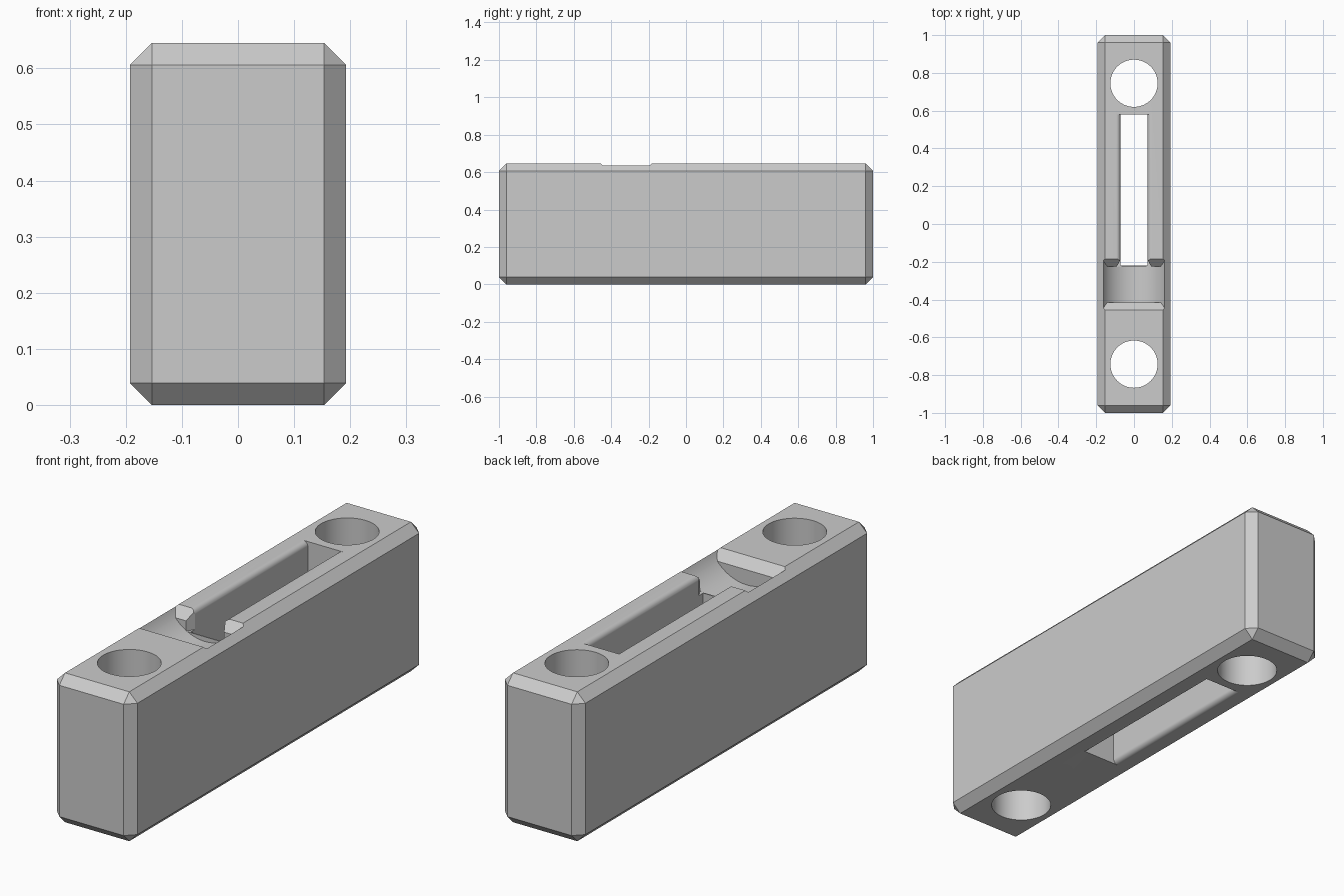
import bpy, bmesh, math
from mathutils import Vector

default = bpy.data.objects.get("Cube")
if default:
    bpy.data.objects.remove(default, do_unlink=True)

W, L, H, CH = 0.385, 2.0, 0.645, 0.039

grey = bpy.data.materials.new("plain grey")
grey.use_nodes = True
colour = (0.6, 0.6, 0.6, 1)
grey.diffuse_color = colour
grey.node_tree.nodes["Principled BSDF"].inputs["Base Color"].default_value = colour


def make(name, bm):
    bmesh.ops.recalc_face_normals(bm, faces=bm.faces)
    mesh = bpy.data.meshes.new(name)
    bm.to_mesh(mesh)
    bm.free()
    mesh.materials.append(grey)
    obj = bpy.data.objects.new(name, mesh)
    bpy.context.collection.objects.link(obj)
    return obj


def prism(name, profile, start, push):
    """Extrude a closed profile; start maps a 2D point to space."""
    bm = bmesh.new()
    face = bm.faces.new([bm.verts.new(start(a, b)) for a, b in profile])
    top = bmesh.ops.extrude_face_region(bm, geom=[face])["geom"]
    moved = [v for v in top if isinstance(v, bmesh.types.BMVert)]
    bmesh.ops.translate(bm, verts=moved, vec=Vector(push))
    return make(name, bm)


def circle(r, cx=0, cy=0, n=64):
    return [(cx + r * math.cos(2 * math.pi * i / n),
             cy + r * math.sin(2 * math.pi * i / n)) for i in range(n)]


def cut(obj, tool, operation="DIFFERENCE"):
    mod = obj.modifiers.new("cut", "BOOLEAN")
    mod.operation, mod.solver, mod.object = operation, "EXACT", tool
    bpy.context.view_layer.objects.active = obj
    bpy.ops.object.modifier_apply(modifier=mod.name)
    bpy.data.objects.remove(tool, do_unlink=True)


# Block with every edge chamfered
bm = bmesh.new()
bmesh.ops.create_cube(bm, size=1)
bmesh.ops.scale(bm, vec=(W, L, H), verts=bm.verts)
bmesh.ops.translate(bm, vec=(0, 0, H / 2), verts=bm.verts)
bmesh.ops.bevel(bm, geom=bm.edges[:], offset=CH, segments=1, affect="EDGES")
body = make("block_body", bm)

# Round through holes at both ends
for y in (-0.742, 0.745):
    cut(body, prism("hole_cutter", circle(0.125, 0, y),
                    lambda a, b: (a, b, -0.1), (0, 0, 1)))

# Long through slot with rounded upper and lower rims
half, r, steps = 0.072, 0.022, 8
arc = [(half + r - r * math.cos(t), H - r + r * math.sin(t))
       for t in (math.pi / 2 * i / steps for i in range(steps + 1))]
upper = arc + [(half + r, H + 0.1)]
right = [(x, H - z) for x, z in reversed(upper)] + upper
left = [(-x, z) for x, z in reversed(right)]
cut(body, prism("slot_cutter", right + left,
                lambda a, b: (a, -0.22, b), (0, 0.8, 0)))

# Shallow round-bottomed cross notch with chamfered front and back rims
rise = 0.12
front, back, low = -0.415, -0.225, H - 0.04
notch = prism("notch_cutter",
              [(front, 0.4), (back, 0.4), (back, low),
               (back + rise, low + rise), (front - rise, low + rise), (front, low)],
              lambda a, b: (-0.3, a, b), (0.6, 0, 0))
cut(notch, prism("notch_round", circle(0.185, 0, 0.725, 96),
                 lambda a, b: (a, -0.8, b), (0, 1, 0)), "INTERSECT")
cut(body, notch)

# Flared mouth where the slot meets the notch
cut(body, prism("mouth_cutter",
                [(-0.092, back - 0.002), (0.092, back - 0.002), (half, -0.19), (-half, -0.19)],
                lambda a, b: (a, b, 0.56), (0, 0, 0.2)))

bpy.ops.object.select_all(action="DESELECT")
body.select_set(True)
bpy.context.view_layer.objects.active = body
bpy.ops.object.shade_smooth_by_angle(angle=math.radians(25))
